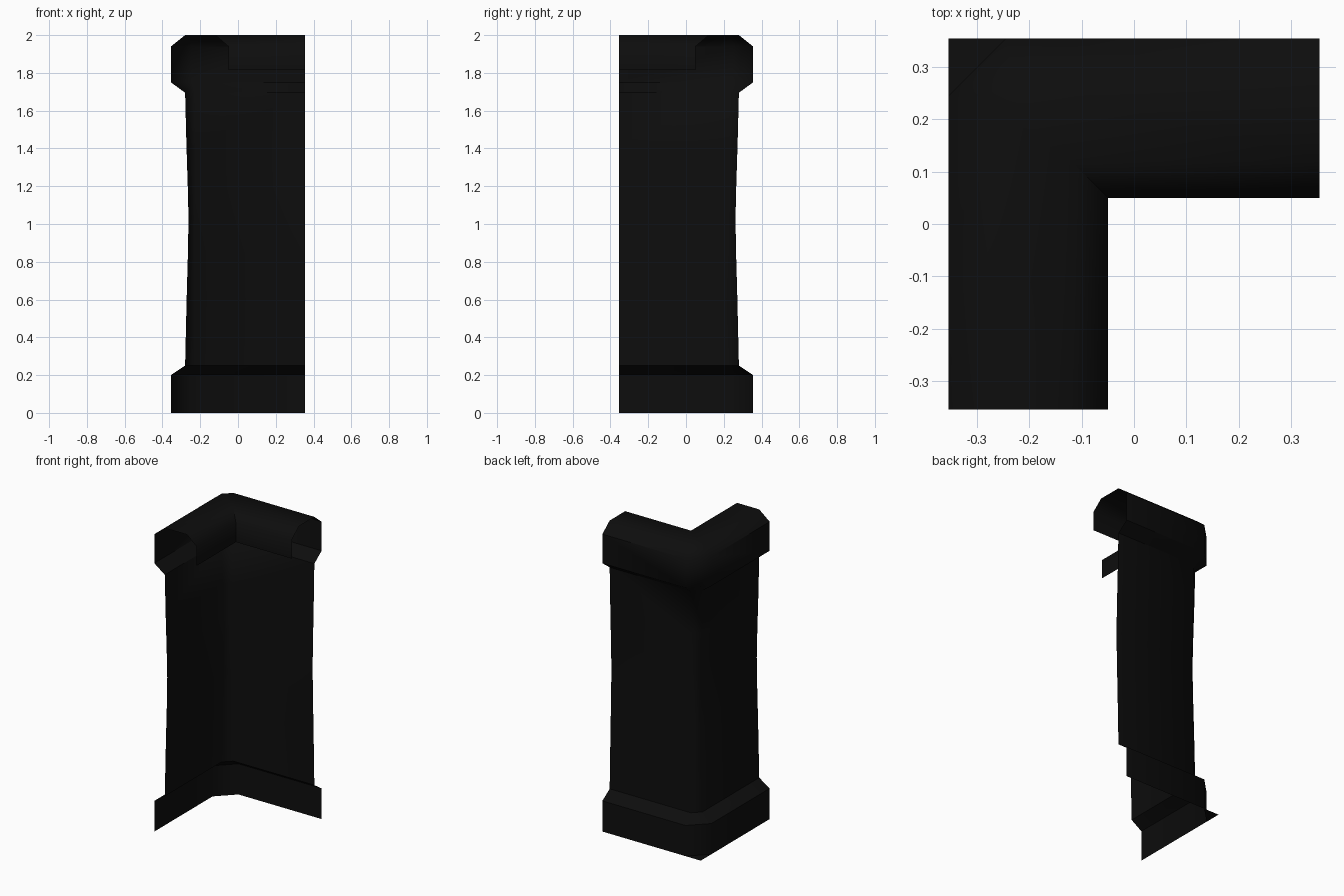
import bpy, bmesh

if "Cube" in bpy.data.objects:
    bpy.data.objects.remove(bpy.data.objects["Cube"])

END = 0.355   # how far each arm runs
mat = bpy.data.materials.new("black")
mat.diffuse_color = (0.004, 0.004, 0.004, 1)
mat.use_nodes = True
mat.node_tree.nodes["Principled BSDF"].inputs["Base Color"].default_value = mat.diffuse_color

# Profile of the open wall skin: (offset from centre, height)
profile = [(0.355, 0), (0.355, 0.20), (0.28, 0.25), (0.272, 0.6), (0.265, 0.85),
           (0.262, 1.03), (0.266, 1.2), (0.273, 1.42), (0.28, 1.695), (0.355, 1.75),
           (0.355, 1.94), (0.28, 2.0), (0.12, 2.0), (0.05, 1.94), (0.05, 1.815)]


def corner_path(d):
    """L-shaped path at offset d; the bevelled corner narrows inwards."""
    c = max(0.0, 0.11 - 0.8 * (END - d))
    return [(-d, -END), (-d, d - c), (c - d, d), (END, d)]


def make_object(name, bm):
    me = bpy.data.meshes.new(name)
    bm.to_mesh(me)
    bm.free()
    me.materials.append(mat)
    ob = bpy.data.objects.new(name, me)
    bpy.context.collection.objects.link(ob)
    return ob


# Corner wall: profile swept along the L
bm = bmesh.new()
rows = [[bm.verts.new((x, y, z)) for x, y in corner_path(d)] for d, z in profile]
for a, b in zip(rows, rows[1:]):
    for j in range(3):
        bm.faces.new((a[j], b[j], b[j + 1], a[j + 1]))
bmesh.ops.remove_doubles(bm, verts=bm.verts, dist=0.0005)
wall = make_object("corner_wall", bm)

# Flat toe that squares off the bevelled corner at the ground
bm = bmesh.new()
path = corner_path(END)
bm.faces.new([bm.verts.new((x, y, 0)) for x, y in (path[1], path[2], (-END, END))])
make_object("corner_toe", bm)

bpy.context.view_layer.objects.active = wall
wall.select_set(True)
bpy.ops.object.shade_smooth_by_angle(angle=0.87)
